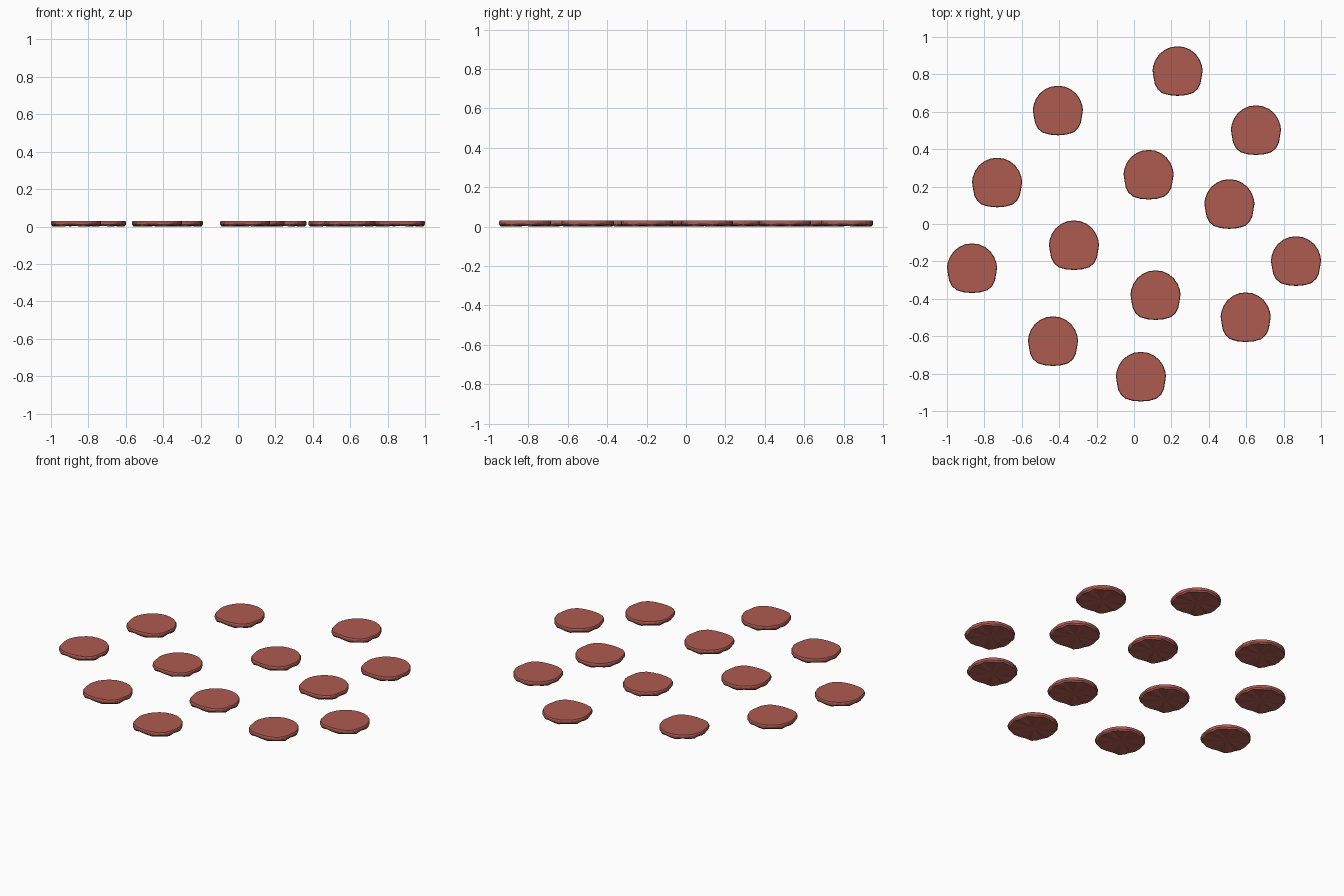
import bpy, bmesh, math

if "Cube" in bpy.data.objects:
    bpy.data.objects.remove(bpy.data.objects["Cube"])

mat = bpy.data.materials.new("brick red")
mat.diffuse_color = (0.42, 0.105, 0.08, 1)
mat.use_nodes = True
mat.node_tree.nodes["Principled BSDF"].inputs["Base Color"].default_value = mat.diffuse_color

# half outline of a slice (right side, top to bottom), mirrored for the left
HALF = [(0, .133), (.035, .129), (.068, .115), (.097, .092), (.118, .062),
        (.130, .030), (.134, .004), (.129, -.030), (.122, -.068), (.108, -.095),
        (.083, -.117), (.045, -.128), (0, -.132)]
OUTLINE = HALF + [(-x, y) for x, y in HALF[-2:0:-1]]

CENTRES = [(.233, .817), (-.407, .606), (.652, .501), (-.732, .221), (.078, .263),
           (.51, .106), (-.321, -.114), (-.866, -.237), (.866, -.199), (.115, -.381),
           (.597, -.499), (-.433, -.627), (.037, -.817)]


def build_slice():
    bm = bmesh.new()
    # rings: underside, wall foot, wall top with a slightly uneven lower rim
    rings = []
    for scale, z, wave in ((.955, .004, .004), (1, .012, .003), (1, .024, 0), (.975, .03, 0)):
        rings.append([bm.verts.new((x * scale, y * scale, z + wave * math.sin(i * 2.1)))
                      for i, (x, y) in enumerate(OUTLINE)])
    n = len(OUTLINE)
    for a, b in zip(rings, rings[1:]):
        for i in range(n):
            bm.faces.new((a[i], a[(i + 1) % n], b[(i + 1) % n], b[i]))
    bm.faces.new(rings[-1])
    base = bm.verts.new((0, 0, .004))
    for i in range(n):
        bm.faces.new((base, rings[0][(i + 1) % n], rings[0][i]))
    bmesh.ops.recalc_face_normals(bm, faces=bm.faces)
    me = bpy.data.meshes.new("slice")
    bm.to_mesh(me)
    bm.free()
    me.materials.append(mat)
    return me


mesh = build_slice()
for k, (x, y) in enumerate(CENTRES):
    ob = bpy.data.objects.new(f"slice_{k + 1}", mesh)
    ob.location = (x, y, 0)
    bpy.context.collection.objects.link(ob)
